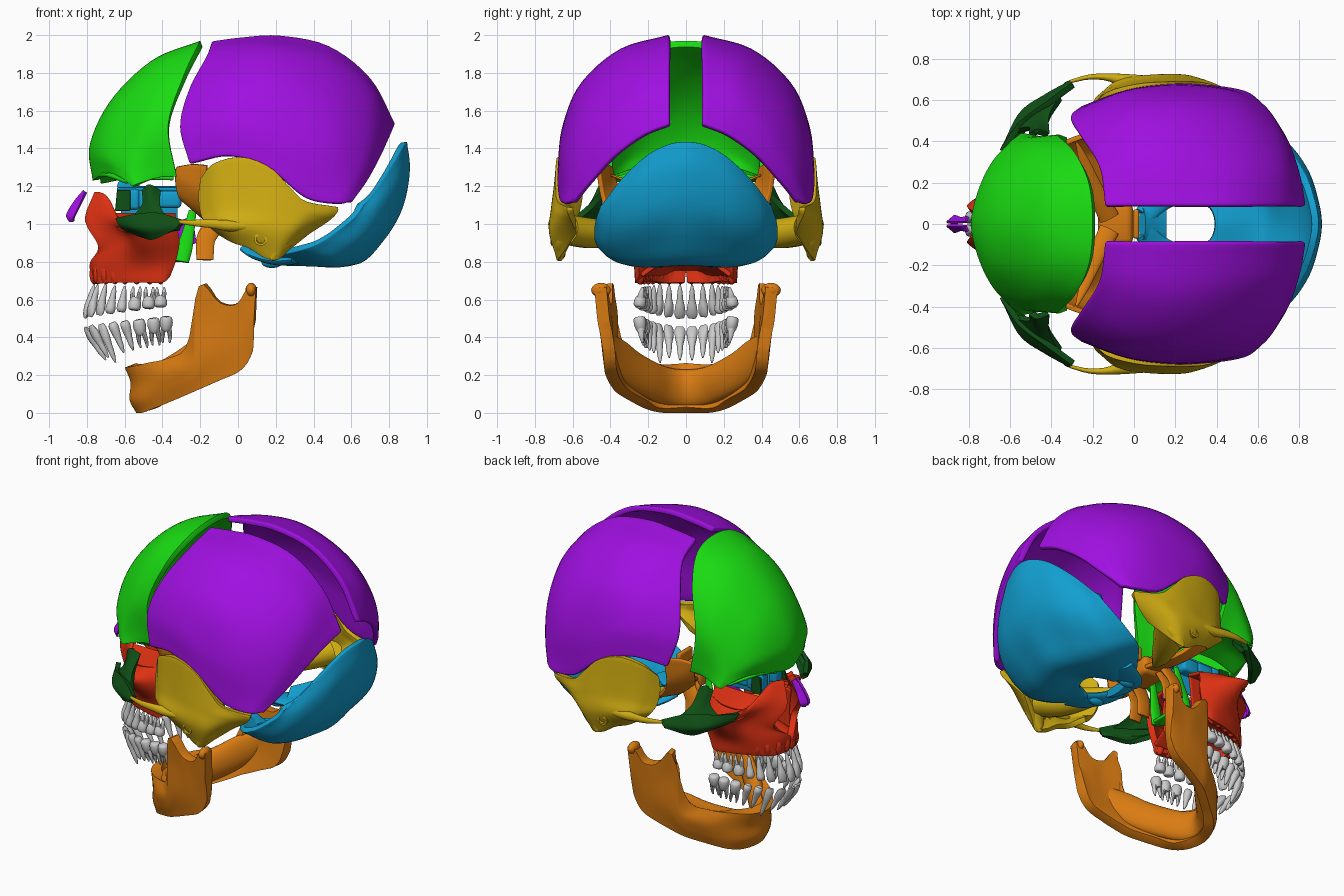
import bpy, bmesh, math
from mathutils import Vector, Matrix

COL = dict(purple=(.35, .005, .75), green=(.01, .72, .006), blue=(.006, .35, .64), yellow=(.64, .42, .006),
           orange=(.7, .2, .006), red=(.72, .03, .006), dark=(.005, .08, .008))
MATS = {}
for k, c in COL.items():
    MATS[k] = bpy.data.materials.new("bone_" + k)
    MATS[k].diffuse_color = (*c, 1)


def spline(p, n):
    """Catmull-Rom resampling of points of any dimension."""
    q = [[2*a-b for a, b in zip(p[0], p[1])]] + [list(a) for a in p] + [[2*a-b for a, b in zip(p[-1], p[-2])]]
    out = []
    for i in range(n):
        u = i/(n-1)*(len(p)-1)
        k = min(int(u), len(p)-2)
        t = u-k
        out.append([.5*(2*b+(c-a)*t+(2*a-5*b+4*c-d)*t*t+(3*b-a-3*c+d)*t**3)
                    for a, b, c, d in zip(*q[k:k+4])])
    return out


def finish(name, bm, mat, half):
    me = bpy.data.meshes.new(name)
    bm.to_mesh(me)
    bm.free()
    ob = bpy.data.objects.new(name, me)
    bpy.context.collection.objects.link(ob)
    if mat:
        me.materials.append(MATS[mat])
    if half:
        m = ob.modifiers.new("mirror", 'MIRROR')
        m.use_axis = (False, True, False)
        m.use_mirror_merge = False
    return ob


def patch(name, rows, mat, thick=.03, half=True, sym=False, ref=(.1, 0, 1.2), n=20, rnd=.35):
    """Curved shell through a coarse grid of points; thickness goes toward ref."""
    if sym:
        rows = [[(x, -y, z) for x, y, z in r[:0:-1]] + list(r) for r in rows]
        half = False
    nv = n*2 if sym else n
    cols = list(zip(*[spline(r, nv) for r in rows]))
    grid = [spline(c, n) for c in cols]
    bm = bmesh.new()
    v = [[bm.verts.new(p) for p in c] for c in grid]
    fs = [bm.faces.new((v[i][j], v[i+1][j], v[i+1][j+1], v[i][j+1])) for i in range(nv-1) for j in range(n-1)]
    bm.normal_update()
    if sum(f.normal.dot(f.calc_center_median()-Vector(ref)) for f in fs) < 0:
        bmesh.ops.reverse_faces(bm, faces=fs)
    ob = finish(name, bm, mat, False)
    s = ob.modifiers.new("thickness", 'SOLIDIFY')
    s.thickness, s.offset = thick, -1
    b = ob.modifiers.new("round", 'BEVEL')
    b.width, b.segments, b.limit_method, b.angle_limit = thick*rnd, 3, 'ANGLE', math.radians(60)
    if half:
        m = ob.modifiers.new("mirror", 'MIRROR')
        m.use_axis = (False, True, False)
        m.use_mirror_merge = False
    return ob


def tube(name, pts, mat, side=None, half=True, n=12, seg=14):
    """Tapered limb through (x, y, z, radius_side, radius_other)."""
    P = spline(pts, n)
    C = [Vector(p[:3]) for p in P]
    bm = bmesh.new()
    rings = []
    for i, p in enumerate(P):
        t = (C[min(i+1, n-1)]-C[max(i-1, 0)]).normalized()
        a = Vector(side) if side else t.cross(Vector((0, 0, 1)))
        a = (a-t*a.dot(t)).normalized()
        b = t.cross(a)
        rings.append([bm.verts.new(C[i]+a*p[3]*math.cos(q*math.tau/seg)+b*p[4]*math.sin(q*math.tau/seg))
                      for q in range(seg)])
    for r, s in zip(rings, rings[1:]):
        for q in range(seg):
            bm.faces.new((r[q], r[(q+1) % seg], s[(q+1) % seg], s[q]))
    bm.faces.new(rings[0][::-1])
    bm.faces.new(rings[-1])
    bmesh.ops.recalc_face_normals(bm, faces=bm.faces)
    return finish(name, bm, mat, half)


def blob(name, c, r, mat, half=True):
    bm = bmesh.new()
    bmesh.ops.create_uvsphere(bm, u_segments=20, v_segments=12, radius=1,
                              matrix=Matrix.Translation(c) @ Matrix.Diagonal((*r, 1)))
    return finish(name, bm, mat, half)


def box(name, c, s, mat, half=True, bev=.015):
    bm = bmesh.new()
    bmesh.ops.create_cube(bm, size=1, matrix=Matrix.Translation(c) @ Matrix.Diagonal((*s, 1)))
    bmesh.ops.bevel(bm, geom=bm.edges[:], offset=bev, segments=3, affect='EDGES', profile=.5)
    return finish(name, bm, mat, half)


# Cranial vault: parietals, frontal with orbit roofs
patch("parietal", [
    [(-.14, .09, 1.97), (-.17, .28, 1.89), (-.26, .43, 1.72), (-.31, .52, 1.52), (-.26, .57, 1.32)],
    [(.02, .09, 1.99), (0, .32, 1.925), (-.04, .52, 1.76), (-.05, .63, 1.55), (-.04, .65, 1.36)],
    [(.22, .09, 2.0), (.22, .36, 1.915), (.22, .57, 1.72), (.2, .66, 1.48), (.18, .68, 1.28)],
    [(.48, .09, 1.945), (.5, .32, 1.845), (.5, .53, 1.64), (.46, .64, 1.4), (.36, .675, 1.14)],
    [(.7, .09, 1.775), (.71, .28, 1.69), (.69, .45, 1.51), (.63, .57, 1.3), (.53, .65, 1.11)],
    [(.835, .09, 1.53), (.81, .23, 1.47), (.76, .38, 1.36), (.69, .5, 1.23), (.61, .6, 1.12)]], "purple", .035, n=26)
patch("frontal", [
    [(-.2, 0, 1.97), (-.22, .2, 1.93), (-.29, .35, 1.78), (-.37, .43, 1.52), (-.325, .42, 1.25)],
    [(-.45, 0, 1.87), (-.45, .2, 1.82), (-.47, .34, 1.67), (-.47, .42, 1.47), (-.4, .42, 1.25)],
    [(-.67, 0, 1.66), (-.66, .19, 1.6), (-.6, .33, 1.5), (-.54, .41, 1.38), (-.48, .43, 1.23)],
    [(-.785, 0, 1.42), (-.75, .17, 1.4), (-.68, .31, 1.36), (-.59, .4, 1.3), (-.54, .44, 1.21)],
    [(-.77, 0, 1.23), (-.74, .15, 1.25), (-.68, .29, 1.27), (-.61, .39, 1.24), (-.56, .43, 1.2)]],
    "green", .035, sym=True, ref=(-.2, 0, 1.4), n=24)
patch("orbit_roof", [
    [(-.73, .07, 1.23), (-.72, .22, 1.27), (-.6, .4, 1.23)],
    [(-.55, .09, 1.26), (-.53, .24, 1.3), (-.47, .41, 1.25)],
    [(-.35, .1, 1.25), (-.34, .24, 1.27), (-.34, .4, 1.25)]], "green", .02)

# Occipital: squama, side pieces around the foramen, basilar part
patch("occipital", [
    [(.895, 0, 1.435), (.88, .1, 1.42), (.84, .22, 1.355), (.76, .35, 1.23), (.66, .455, 1.09)],
    [(.91, 0, 1.28), (.89, .13, 1.26), (.84, .27, 1.19), (.74, .4, 1.1), (.6, .48, 1.02)],
    [(.87, 0, 1.08), (.85, .14, 1.06), (.79, .29, 1.01), (.68, .42, .97), (.52, .487, .96)],
    [(.77, 0, .91), (.74, .14, .9), (.68, .28, .87), (.58, .41, .86), (.43, .48, .9)],
    [(.63, 0, .785), (.6, .13, .78), (.54, .25, .775), (.46, .36, .795), (.33, .44, .86)],
    [(.39, 0, .8), (.37, .07, .79), (.31, .105, .785), (.25, .14, .78), (.2, .27, .83)]],
    "blue", .035, sym=True, ref=(.3, 0, 1.3), n=24)
tube("occipital_side", [(.32, .24, .81, .09, .022), (.22, .19, .805, .085, .025), (.12, .12, .83, .065, .025),
                        (.05, .04, .87, .05, .025)], "blue", seg=20)
tube("basilar_part", [(.15, 0, .82, .1, .025), (.1, 0, .84, .1, .03), (.04, 0, .88, .08, .03)], "blue", half=False)
blob("occipital_condyle", (.18, .145, .795), (.055, .03, .028), "blue")

# Temporals
patch("temporal", [
    [(-.2, .57, 1.24), (-.21, .57, 1.15), (-.2, .59, 1.06), (-.17, .62, 1.0), (-.1, .57, .94)],
    [(-.13, .64, 1.32), (-.12, .65, 1.2), (-.1, .67, 1.08), (-.07, .7, .99), (-.03, .64, .9)],
    [(.02, .68, 1.355), (.03, .69, 1.2), (.04, .7, 1.08), (.05, .72, .98), (.06, .66, .87)],
    [(.17, .69, 1.3), (.17, .7, 1.2), (.17, .715, 1.08), (.16, .725, .96), (.14, .67, .82)],
    [(.28, .69, 1.19), (.28, .7, 1.13), (.28, .71, 1.05), (.26, .72, .95), (.21, .68, .81)],
    [(.36, .68, 1.12), (.37, .68, 1.1), (.37, .69, 1.05), (.35, .68, .98), (.27, .64, .86)],
    [(.53, .63, 1.09), (.53, .63, 1.07), (.51, .62, 1.04), (.46, .6, 1.0), (.38, .58, .95)]], "yellow", .035)
tube("cheek_arch", [(.12, .68, .99, .035, .025), (-.04, .695, .99, .032, .03), (-.13, .712, 1.0, .018, .024),
                    (-.22, .712, 1.005, .012, .018), (-.31, .69, 1.012, .008, .01)], "yellow")
tube("petrous_part", [(.24, .63, .97, .1, .08), (.15, .5, .95, .09, .08), (.06, .33, .95, .06, .06),
                      (.0, .2, .96, .02, .02)], "yellow")
tube("mastoid", [(.26, .63, .98, .08, .06), (.22, .66, .9, .06, .045), (.18, .67, .81, .015, .015)],
     "yellow", side=(1, 0, 0))
bm = bmesh.new()
bmesh.ops.create_cone(bm, segments=20, radius1=.035, radius2=.03, depth=.05, cap_ends=False,
                      matrix=Matrix.Translation((.12, .69, .92)) @ Matrix.Rotation(math.pi/2, 4, 'X'))
ear = finish("ear_canal", bm, "yellow", True)
ear.modifiers.new("wall", 'SOLIDIFY').thickness = .012

# Sphenoid: body, wings, pterygoid plates
box("sphenoid_body", (-.09, 0, 1.03), (.17, .2, .12), "orange", False, .03)
box("saddle_back", (.01, 0, 1.1), (.03, .14, .09), "orange", False, .01)
patch("greater_wing", [
    [(-.15, .08, 1.02), (-.1, .09, 1.0), (-.01, .09, .99)],
    [(-.23, .22, 1.09), (-.15, .25, 1.0), (-.03, .26, .97)],
    [(-.31, .34, 1.13), (-.21, .36, 1.06), (-.08, .39, 1.0)],
    [(-.335, .39, 1.23), (-.25, .42, 1.18), (-.17, .45, 1.13)],
    [(-.33, .41, 1.3), (-.25, .44, 1.315), (-.17, .48, 1.31)]], "orange", .025, ref=(-.1, 0, 1.4))
tube("lesser_wing", [(-.12, .03, 1.1, .05, .02), (-.18, .15, 1.16, .04, .015), (-.24, .3, 1.22, .025, .01),
                     (-.28, .4, 1.26, .006, .005)], "orange")
for y0, y1, nm in ((.11, .12, "inner"), (.15, .2, "outer")):
    tube("pterygoid_plate_"+nm, [(-.12, y0, 1.0, .05, .02), (-.17, (y0+y1)/2, .92, .05, .012),
                                 (-.175, y1, .81, .045, .01)], "orange", side=(1, 0, 0))

# Maxilla with palate and orbit floor
patch("maxilla", [
    [(-.76, .05, 1.17), (-.81, .09, 1.02), (-.74, .13, .88), (-.785, .02, .79), (-.77, .015, .685)],
    [(-.72, .09, 1.165), (-.73, .14, 1.04), (-.68, .18, .9), (-.745, .12, .8), (-.74, .12, .685)],
    [(-.68, .12, 1.13), (-.66, .23, 1.01), (-.6, .26, .92), (-.64, .22, .79), (-.64, .2, .69)],
    [(-.61, .24, 1.01), (-.59, .38, .985), (-.54, .37, .92), (-.52, .27, .79), (-.51, .25, .69)],
    [(-.49, .3, 1.02), (-.47, .37, .97), (-.43, .34, .9), (-.41, .28, .79), (-.4, .27, .69)],
    [(-.33, .22, 1.03), (-.32, .24, .97), (-.31, .25, .9), (-.33, .25, .8), (-.36, .25, .72)]],
    "red", .04, ref=(-.5, 0, .9))
patch("palate", [[(-.76, 0, .75), (-.74, .06, .75), (-.72, .11, .72)], [(-.58, 0, .78), (-.57, .1, .78), (-.57, .2, .72)],
                 [(-.36, 0, .79), (-.36, .12, .79), (-.36, .23, .72)]], "red", .025, sym=True, ref=(-.5, 0, 1.5))
patch("orbit_floor", [[(-.67, .13, 1.06), (-.62, .25, 1.0)], [(-.5, .13, 1.06), (-.48, .28, 1.02)],
                      [(-.33, .12, 1.06), (-.33, .23, 1.03)]], "red", .02, ref=(-.5, .2, .5))
patch("nose_wall", [[(-.7, .12, 1.03), (-.68, .13, .9), (-.68, .13, .77)],
                    [(-.34, .12, 1.05), (-.34, .14, .9), (-.35, .14, .77)]], "red", .015)

# Cheekbones
patch("cheekbone", [
    [(-.65, .36, 1.03), (-.56, .49, 1.05), (-.43, .59, 1.06), (-.3, .685, 1.025)],
    [(-.63, .39, .99), (-.55, .545, .98), (-.43, .63, .98), (-.31, .695, 1.0)],
    [(-.59, .39, .96), (-.5, .51, .925), (-.44, .59, .92), (-.33, .69, .975)]], "dark", .03)
patch("cheekbone_upright", [
    [(-.58, .46, 1.02), (-.47, .56, 1.02), (-.36, .62, 1.02)],
    [(-.51, .47, 1.1), (-.47, .51, 1.1), (-.41, .53, 1.09)],
    [(-.51, .44, 1.18), (-.47, .46, 1.21), (-.41, .44, 1.18)]], "dark", .03)

# Inner face: nasals, lacrimals, ethmoid, palatines, vomer
patch("nasal", [[(-.82, .012, 1.18), (-.81, .04, 1.17)], [(-.87, .012, 1.12), (-.84, .035, 1.1)],
                [(-.91, .012, 1.05), (-.87, .045, 1.04)], [(-.895, .012, 1.01), (-.875, .03, 1.01)]],
      "purple", .014, ref=(-.6, 0, 1.0))
patch("lacrimal", [[(-.64, .13, 1.18), (-.57, .125, 1.18)], [(-.65, .14, 1.07), (-.57, .13, 1.07)]], "dark", .012)
for i in range(3):
    box("ethmoid_cells", (-.58+.11*i, .075, 1.13), (.12, .08, .11-.01*i), "blue", bev=.02)
box("ethmoid_plate", (-.47, 0, 1.1), (.3, .016, .2), "blue", False, .006)
box("ethmoid_roof", (-.48, 0, 1.185), (.32, .19, .02), "blue", False, .006)
blob("ethmoid_crest", (-.58, 0, 1.2), (.06, .012, .045), "blue", False)
tube("palatine", [(-.24, .11, 1.07, .02, .01), (-.26, .12, .97, .03, .012), (-.28, .13, .88, .04, .015),
                  (-.295, .14, .8, .035, .02)], "green", side=(1, 0, 0))
box("palatine_shelf", (-.3, .07, .81), (.08, .12, .02), "green", bev=.007)
patch("vomer", [[(-.24, .006, 1.04), (-.22, .006, .9)], [(-.42, .006, .98), (-.4, .006, .83)],
                [(-.6, .006, .87), (-.6, .006, .81)]], "purple", .012, half=False)
tube("nasal_concha", [(-.66, .1, .9, .01, .02), (-.52, .09, .91, .025, .04), (-.36, .1, .9, .008, .015)], "orange")

# Lower jaw: one shell from chin to both rami, inner thickening, condyles
JAW = [[(-.6, 0, .24), (-.57, 0, .16), (-.575, 0, .07), (-.54, 0, .0)],
       [(-.565, .11, .245), (-.535, .13, .16), (-.53, .14, .07), (-.51, .12, .0)],
       [(-.48, .21, .265), (-.44, .26, .19), (-.44, .25, .1), (-.455, .21, .02)],
       [(-.37, .29, .29), (-.34, .35, .23), (-.34, .335, .15), (-.355, .29, .06)],
       [(-.27, .37, .36), (-.24, .41, .29), (-.24, .4, .2), (-.25, .365, .105)],
       [(-.205, .445, .675), (-.215, .425, .5), (-.17, .43, .31), (-.17, .395, .14)],
       [(-.1, .455, .585), (-.09, .45, .48), (-.09, .44, .32), (-.09, .415, .175)],
       [(-.01, .465, .575), (-.01, .455, .47), (-.01, .445, .34), (0, .43, .215)],
       [(.05, .48, .66), (.045, .465, .51), (.045, .45, .38), (.05, .435, .265)],
       [(.095, .485, .66), (.085, .47, .5), (.085, .455, .42), (.08, .44, .33)]]
patch("jaw", list(zip(*JAW)), "orange", .065, sym=True, ref=(-.1, 0, .3), n=34)
INNER = [(-.51, 0, .13, .045, .1), (-.475, .1, .14, .05, .1), (-.385, .2, .18, .055, .1), (-.29, .29, .235, .05, .1),
         (-.19, .36, .31, .035, .09), (-.08, .41, .4, .008, .03)]
tube("jaw_inner_wall", [(p[0], -p[1], *p[2:]) for p in INNER[:0:-1]] + INNER, "orange", half=False, n=44, seg=24)
blob("jaw_condyle", (.07, .45, .65), (.03, .052, .038), "orange")

# Teeth: shared arch, crown and root per tooth, twin roots on molars
ARCH = [(-.81, .032), (-.785, .092), (-.735, .143), (-.68, .178), (-.62, .203), (-.55, .225), (-.475, .24), (-.41, .248)]


def teeth(jaw, dx, crown, root, lean):
    for i, (x, y) in enumerate(ARCH):
        x += dx*i/7
        f = i/7
        zc = crown[0]+(crown[1]-crown[0])*f
        zr = root[0]+(root[1]-root[0])*f + (root[2] if i == 2 else 0)
        a, b = ARCH[max(i-1, 0)], ARCH[min(i+1, 7)]
        s = Vector((b[0]-a[0], b[1]-a[1], 0)).normalized() if i else Vector((.15, 1, 0))
        nm = "%s_tooth_%d" % (jaw, i+1)

        def at(t, ra, rb, off=0):
            return (x+lean*(1-f)*t+s.x*off, y-.02*t*f+s.y*off, zc+(zr-zc)*t, ra, rb)
        if i < 5:
            k = 1 if i < 2 else .9
            e = .01 if i < 3 else .02
            tube(nm, [at(0, .02*k, e*.6), at(.12, .029*k, e+.006), at(.35, .026*k, .022), at(.55, .017, .018),
                      at(.8, .013, .014), at(1, .004, .004)], None, side=s)
            continue
        tube(nm, [at(0, .02, .018), at(.06, .031, .03), at(.25, .035, .033), at(.45, .028, .028),
                  at(.55, .02, .02)], None, side=s)
        for o in (-1, 1):
            tube(nm+"_root", [at(.4, .014, .02, o*.014), at(.75, .011, .014, o*.02), at(1, .004, .004, o*.018)],
                 None, side=s, n=6, seg=10)
    for i, (x, y) in enumerate(ARCH if jaw == "upper" else []):
        blob("socket_bulge", (x+.05*(1-i/7), y-.003, .735), (.026, .026, .055), "red")


teeth("upper", 0, (.5, .56), (.68, .665, .01), .05)
teeth("lower", .03, (.455, .51), (.28, .37, -.04), .11)

# Bake modifiers and smooth
bpy.ops.object.select_all(action='SELECT')
bpy.context.view_layer.objects.active = bpy.context.selected_objects[0]
bpy.ops.object.convert(target='MESH')
bpy.ops.object.shade_smooth_by_angle(angle=math.radians(40))
